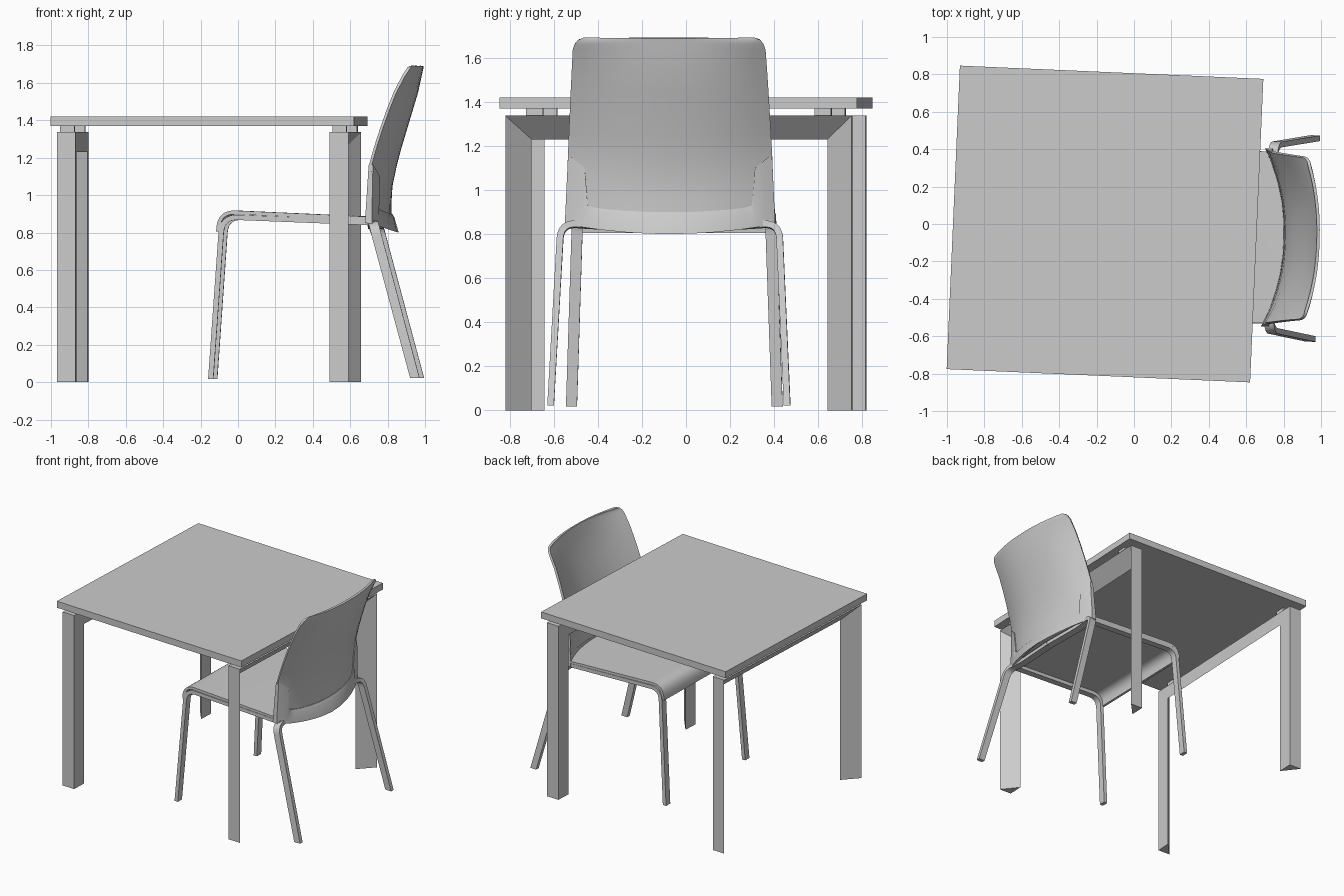
import bpy, bmesh, math
from mathutils import Vector, Matrix

if "Cube" in bpy.data.objects:
    bpy.data.objects.remove(bpy.data.objects["Cube"])

TABLE = Matrix.Translation((-0.155, 0, 0)) @ Matrix.Rotation(math.radians(-2.5), 4, 'Z')
CHAIR = (Matrix.Translation((0.4, -0.065, 0)) @ Matrix.Rotation(math.radians(-1.3), 4, 'Z')
         @ Matrix.Translation((-0.4, 0, 0)))


def skin(name, rings, matrix, closed=True, thickness=0, smooth=None):
    """Join rings of points with quads; closed rings also get end caps."""
    bm = bmesh.new()
    rows = [[bm.verts.new(p) for p in r] for r in rings]
    n = len(rows[0])
    for a, b in zip(rows, rows[1:]):
        for i in range(n if closed else n - 1):
            j = (i + 1) % n
            bm.faces.new((a[i], a[j], b[j], b[i]))
    if closed:
        bm.faces.new(rows[0])
        bm.faces.new(rows[-1])
    bmesh.ops.recalc_face_normals(bm, faces=bm.faces)
    mesh = bpy.data.meshes.new(name)
    bm.to_mesh(mesh)
    bm.free()
    ob = bpy.data.objects.new(name, mesh)
    bpy.context.collection.objects.link(ob)
    ob.matrix_world = matrix
    bpy.ops.object.select_all(action='DESELECT')
    ob.select_set(True)
    bpy.context.view_layer.objects.active = ob
    if thickness:
        mod = ob.modifiers.new("thickness", 'SOLIDIFY')
        mod.thickness = thickness
        mod.offset = 0
        bpy.ops.object.modifier_apply(modifier=mod.name)
    if smooth:
        bpy.ops.object.shade_smooth_by_angle(angle=math.radians(smooth))
    return ob


def box(name, x0, x1, y0, y1, z0, z1, matrix):
    skin(name, [[(x0, y0, z), (x1, y0, z), (x1, y1, z), (x0, y1, z)] for z in (z0, z1)], matrix)


def rounded(points, r, steps=6):
    """Round the inner corners of a path."""
    pts = [Vector(p) for p in points]
    out = [pts[0]]
    for a, b, c in zip(pts, pts[1:], pts[2:]):
        s, e = b + (a - b).normalized() * r, b + (c - b).normalized() * r
        for i in range(steps + 1):
            t = i / steps
            out.append(s * (1 - t) ** 2 + b * 2 * t * (1 - t) + e * t * t)
    return out + [pts[-1]]


def flat_bar(name, path, side, width, thick):
    """Sweep a flat bar along a path, cut level at the foot."""
    rings = []
    for i, p in enumerate(path):
        t = (path[min(i + 1, len(path) - 1)] - path[max(i - 1, 0)]).normalized()
        w = Vector(side)
        w = (w - t * w.dot(t)).normalized()
        n = t.cross(w)
        rings.append([p + w * a * width / 2 + n * b * thick / 2
                      for a, b in ((-1, -1), (1, -1), (1, 1), (-1, 1))])
    for v in rings[-1]:
        v.z = path[-1].z
    skin(name, rings, CHAIR, smooth=35)


def interp(table, z):
    for (z0, a), (z1, b) in zip(table, table[1:]):
        if z <= z1:
            return a + (b - a) * (z - z0) / (z1 - z0)
    return table[-1][1]


# Table top
box("table_top", -0.812, 0.812, -0.812, 0.812, 1.37, 1.42, TABLE)

# Two mitred end frames of triangular section, and spacer blocks
for s, label in ((-1, "left"), (1, "right")):
    uo, ui = 0.78 * s, 0.68 * s
    stations = [(-1, 0, 0), (-1, 1.337, 1.23), (1, 1.337, 1.23), (1, 0, 0)]
    skin("table_frame_" + label,
         [[(uo, 0.787 * k, zo), (ui, 0.787 * k, zo), (ui, 0.672 * k, zi)]
          for k, zo, zi in stations], TABLE)
    for k, end in ((-1, "front"), (1, "back")):
        u, v = 0.728 * s, 0.655 * k
        box(f"spacer_{end}_{label}", u - 0.038, u + 0.038, v - 0.038, v + 0.038,
            1.335, 1.372, TABLE)

# Chair back surface: x at the centre, x at the sides, and half width by height
CENTRE = [(0.80, 0.812), (0.92, 0.81), (1.05, 0.818), (1.2, 0.85), (1.4, 0.91),
          (1.55, 0.955), (1.69, 0.985)]
SIDES = [(0.80, 0.70), (0.9, 0.702), (1.16, 0.718), (1.3, 0.757), (1.45, 0.81),
         (1.6, 0.87), (1.69, 0.93)]
HALF = [(0.80, 0.474), (1.16, 0.46), (1.5, 0.443), (1.64, 0.435), (1.665, 0.427),
        (1.682, 0.412), (1.69, 0.385)]


def back_x(t, z):
    c, s = interp(CENTRE, z), interp(SIDES, z)
    return s + (c - s) * (1 - abs(t) ** 2.2)


cols = [i / 8 - 1 for i in range(17)]
heights = (0.87, 0.95, 1.05, 1.16, 1.25, 1.35, 1.45, 1.55, 1.64, 1.665, 1.682, 1.69)
skin("chair_back", [[(back_x(t, z), t * interp(HALF, z), z) for t in cols] for z in heights],
     CHAIR, closed=False, thickness=0.016, smooth=40)

# Thick skirt round the lower back with raised side wings
half_cols = [0, 0.2, 0.4, 0.6, 0.72, 0.79, 0.83, 0.9, 0.96, 1]
tops = [0.90, 0.90, 0.905, 0.912, 0.92, 0.93, 1.10, 1.125, 1.148, 1.16]
skirt = []
for t, top in [(-a, b) for a, b in zip(half_cols[:0:-1], tops[:0:-1])] + list(zip(half_cols, tops)):
    low = 0.80 + 0.045 * t * t
    yl, yt = t * 0.476, t * (interp(HALF, top) + 0.003)
    xl, xt = back_x(t, 0.87), back_x(t, top)
    mid = 0.872
    skirt.append([(xl - 0.012, yl, mid - 0.02), (xl + 0.048 - 0.02 * abs(t), yl, low),
                  (xl + 0.025, yl, mid + 0.01), (xt + 0.014, yt, top), (xt - 0.009, yt, top)])
skin("chair_back_skirt", skirt, CHAIR, smooth=30)

# Seat: level panel with a rolled front edge, its rear edge following the back
lip = rounded([(0.6, 0, 0.88), (-0.088, 0, 0.911), (-0.097, 0, 0.805)], 0.085, 8)
seat = [[(back_x(t, 0.88), 0.458 * t, 0.874) for t in cols]]
seat += [[(p.x, 0.458 * t, p.z) for t in cols] for p in lip]
skin("seat", seat, CHAIR, closed=False, thickness=0.02, smooth=40)

# Chair legs: side rails bend into front legs, back legs bend into a crossbar
for k, label in ((-1, "right"), (1, "left")):
    rail = rounded([(0.74, 0.435 * k, 0.852), (-0.074, 0.438 * k, 0.884),
                    (-0.135, 0.467 * k, 0.018)], 0.085, 8)
    flat_bar("front_leg_and_rail_" + label, rail, (0, 1, 0), 0.05, 0.028)
    leg = rounded([(0.745, 0, 0.832), (0.725, 0.35 * k, 0.838), (0.735, 0.495 * k, 0.85),
                   (0.958, 0.537 * k, 0.022)], 0.075, 7)
    flat_bar("back_leg_" + label, leg, (1, 0, 0.1), 0.052, 0.03)
